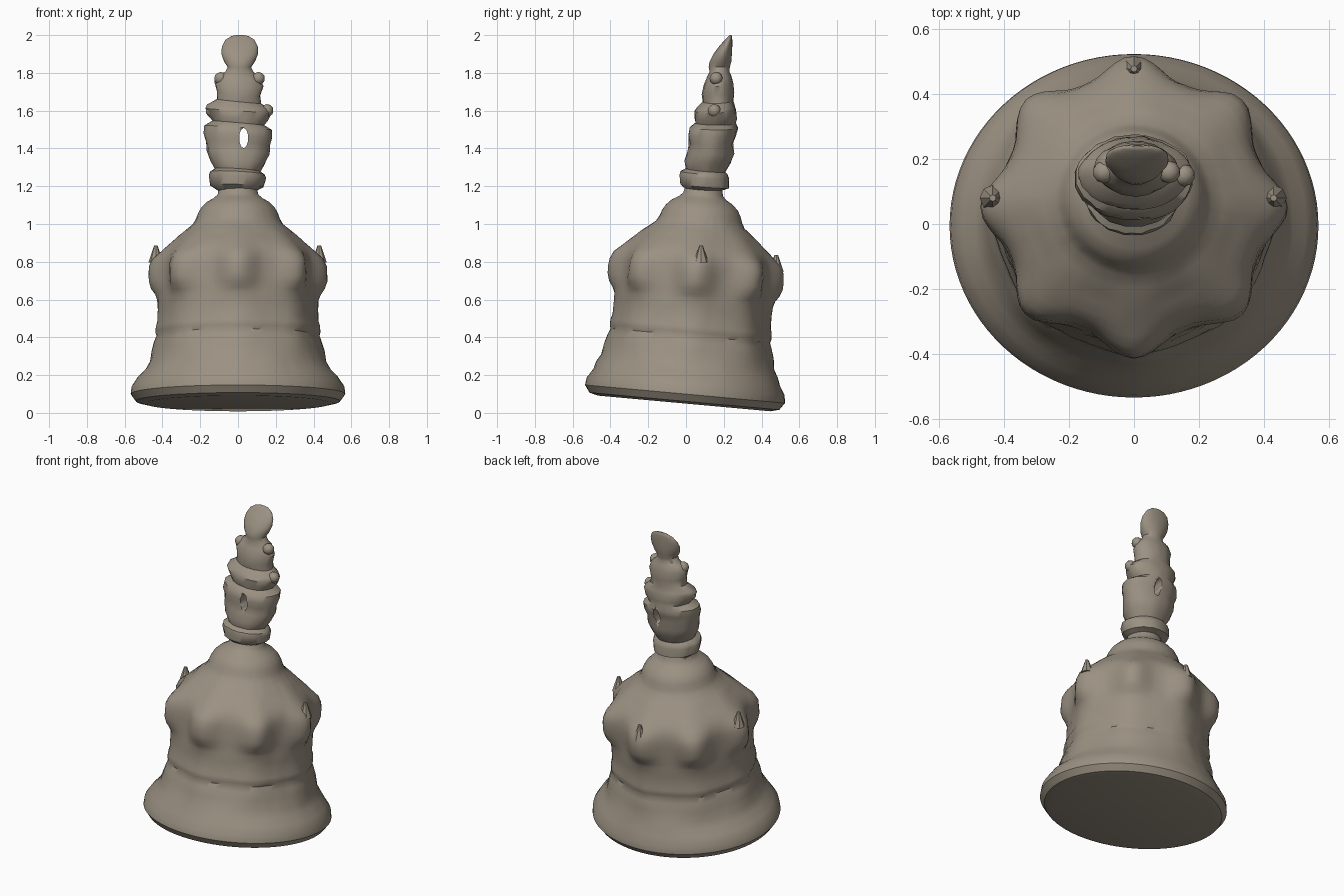
import bpy, bmesh, math, random
from mathutils import Matrix, Vector

if "Cube" in bpy.data.objects:
    bpy.data.objects.remove(bpy.data.objects["Cube"])

random.seed(4)
clay = bpy.data.materials.new("taupe clay")
clay.diffuse_color = (0.33, 0.285, 0.225, 1)
clay.use_nodes = True
clay.node_tree.nodes["Principled BSDF"].inputs["Base Color"].default_value = clay.diffuse_color


def loft(name, rings, matrix=Matrix()):
    """Skin closed rings of points, cap both ends, shade smooth."""
    bm = bmesh.new()
    vs = [[bm.verts.new(p) for p in ring] for ring in rings]
    n = len(vs[0])
    for a, b in zip(vs, vs[1:]):
        for i in range(n):
            j = (i + 1) % n
            bm.faces.new((a[i], a[j], b[j], b[i]))
    bm.faces.new(vs[0][::-1])
    bm.faces.new(vs[-1])
    bm.transform(matrix)
    return finish(name, bm)


def finish(name, bm):
    bmesh.ops.recalc_face_normals(bm, faces=bm.faces[:])
    me = bpy.data.meshes.new(name)
    bm.to_mesh(me)
    bm.free()
    ob = bpy.data.objects.new(name, me)
    bpy.context.collection.objects.link(ob)
    me.materials.append(clay)
    smooth(ob)
    return ob


def smooth(ob):
    bpy.ops.object.select_all(action='DESELECT')
    ob.select_set(True)
    bpy.context.view_layer.objects.active = ob
    bpy.ops.object.shade_smooth_by_angle(angle=math.radians(40))


def interp(table, z):
    """Linear lookup of a row between two heights."""
    for a, b in zip(table, table[1:]):
        if z <= b[0]:
            t = (z - a[0]) / (b[0] - a[0])
            return [p + (q - p) * t for p, q in zip(a, b)]
    return list(table[-1])


# bell body: tilted lathe profile (height, radius) with eight swelling lobes
tilt = Matrix.Translation((0, -0.01, 0.05)) @ Matrix.Rotation(math.radians(-5.2), 4, 'X')
profile = [(0, .49), (.012, .54), (.05, .568), (.09, .563), (.14, .53), (.18, .49),
           (.22, .467), (.28, .452), (.33, .437), (.36, .425), (.38, .431), (.41, .429),
           (.44, .42), (.50, .42), (.55, .419), (.58, .418), (.61, .418), (.65, .418),
           (.69, .417), (.73, .415), (.77, .408), (.80, .395), (.83, .375), (.86, .342),
           (.89, .31), (.92, .277), (.95, .24), (.98, .222), (1.01, .212), (1.04, .195),
           (1.07, .165), (1.09, .13), (1.11, .108), (1.16, .095)]
rings = []
for z, r in profile:
    ring = []
    for i in range(96):
        a = 2 * math.pi * i / 96
        lobe = (0.5 + 0.5 * math.cos(8 * a)) ** 1.3
        swell = math.exp(-((z - .69) / .105) ** 4) * 0.05
        facet = 0.012 if .25 < z < .9 else 0
        rr = r + lobe * swell + (lobe - .5) * facet
        if 0.1 < z < 1:
            rr += random.uniform(-.0015, .0015)
        sy = 0.935 if z < .15 else 0.985
        ring.append((rr * math.cos(a), rr * sy * math.sin(a), z))
    rings.append(ring)
loft("bell_body", rings, tilt)

# small pointed tips on top of the side and back lobes
for label, p in (("left", (-.435, .08, .84)), ("right", (.43, .08, .84)), ("back", (0, .478, .79))):
    bm = bmesh.new()
    bmesh.ops.create_cone(bm, cap_ends=True, segments=8, radius1=.04, radius2=.01, depth=.09,
                          matrix=Matrix.Translation(p))
    finish(label + "_lobe_tip", bm)

# carved handle: (height, half width, front y, back y), leaning backwards
sections = [(1.14, .10, .01, .18), (1.175, .10, .01, .185), (1.20, .14, -.03, .23),
            (1.25, .15, -.035, .225), (1.27, .145, -.03, .22), (1.285, .12, 0, .21),
            (1.33, .145, -.01, .235), (1.38, .165, .01, .255), (1.43, .17, .015, .25),
            (1.47, .182, .01, .265), (1.51, .18, .02, .275), (1.535, .135, .05, .265),
            (1.56, .155, .045, .27), (1.60, .172, .045, .265), (1.62, .165, .06, .26),
            (1.65, .118, .09, .25), (1.69, .115, .085, .255), (1.74, .128, .095, .25),
            (1.78, .11, .11, .24), (1.805, .075, .125, .23), (1.83, .062, .12, .232),
            (1.86, .082, .125, .24), (1.90, .097, .145, .243), (1.94, .095, .175, .245),
            (1.975, .077, .205, .245), (1.995, .045, .225, .243), (2.0, .02, .232, .24)]
rings = []
for z, w, y0, y1 in sections:
    ring = []
    for i in range(36):
        a = 2 * math.pi * i / 36
        k = 1 + (random.uniform(-.025, .025) if z < 1.8 else 0)
        cx = 0.02 * (z - 1.2) - 0.005
        # folds droop slightly towards the front
        zz = z + (0.012 * math.sin(a + 3 * z) if 1.19 < z < 1.8 else 0)
        ring.append((cx + w * k * math.cos(a),
                     (y0 + y1) / 2 + (y1 - y0) / 2 * k * math.sin(a), zz))
    rings.append(ring)
handle = loft("handle", rings)

# small pierced slot through the handle
bm = bmesh.new()
bmesh.ops.create_cone(bm, cap_ends=True, segments=10, radius1=.03, radius2=.03, depth=.6,
                      matrix=Matrix.Translation((.03, .14, 1.455)) @ Matrix.Diagonal((.8, 1, 1.8, 1))
                      @ Matrix.Rotation(math.pi / 2, 4, 'X'))
cutter = finish("slot_cutter", bm)
cutter.hide_render = True
cutter.hide_set(True)
cut = handle.modifiers.new("slot", 'BOOLEAN')
cut.operation = 'DIFFERENCE'
cut.solver = 'EXACT'
cut.object = cutter

# little nubs on both sides of the carved folds
for side in (-1, 1):
    for n, (x, y, z) in enumerate(((.10, .16, 1.77), (.145, .15, 1.60))):
        bm = bmesh.new()
        bmesh.ops.create_icosphere(bm, subdivisions=2, radius=.035,
                                   matrix=Matrix.Translation((side * x + .008, y, z)))
        finish(f"handle_nub_{'left' if side < 0 else 'right'}_{n + 1}", bm)
